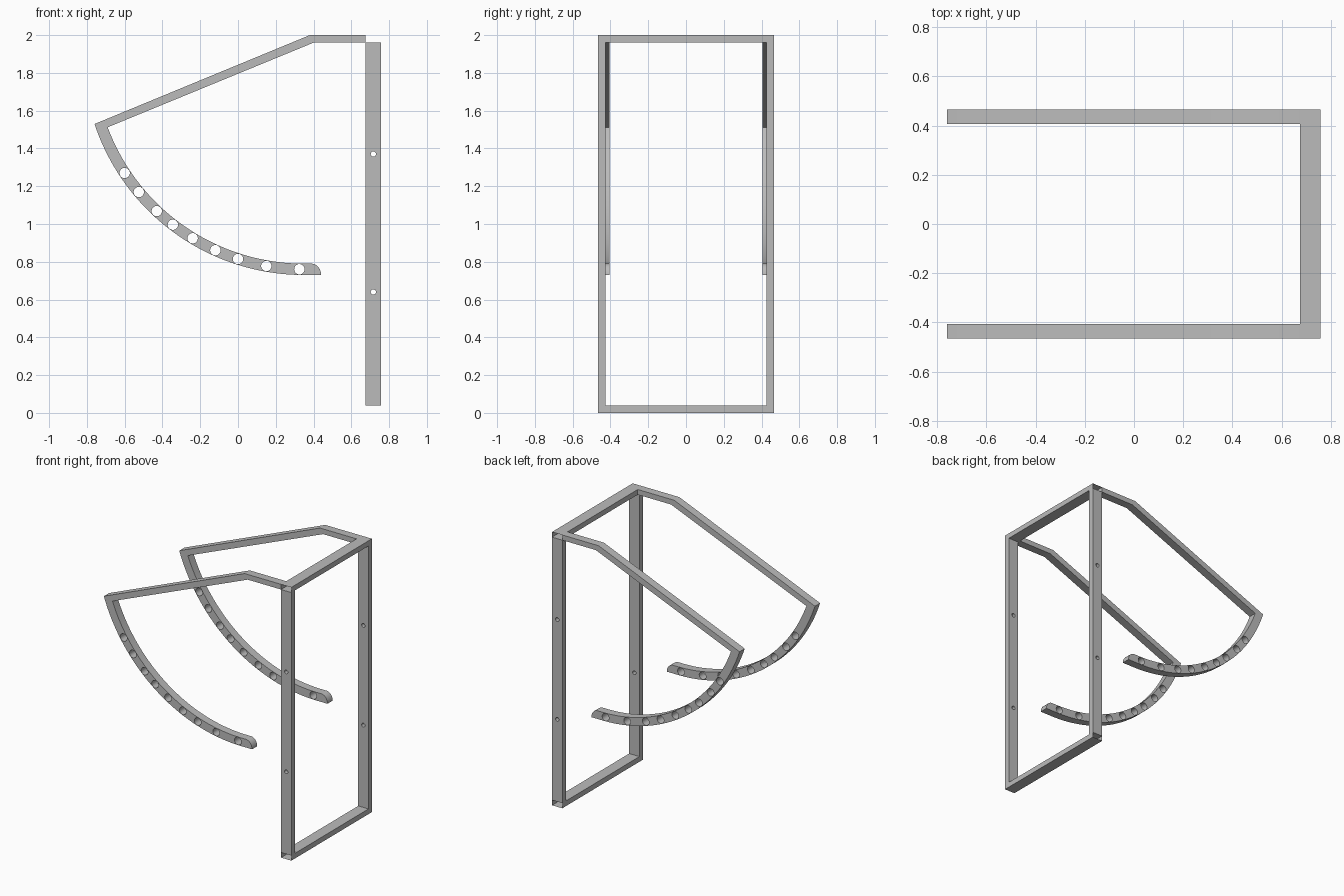
import bpy, bmesh
from math import sin, cos, pi, atan2

cube = bpy.data.objects.get("Cube")
if cube:
    bpy.data.objects.remove(cube, do_unlink=True)

grey = bpy.data.materials.new("plain_grey")
grey.use_nodes = True
colour = (0.5, 0.5, 0.5, 1)
grey.diffuse_color = colour
grey.node_tree.nodes["Principled BSDF"].inputs["Base Color"].default_value = colour

HALF_WIDTH = 0.466
BACK, INNER = 0.758, 0.675      # depth limits of the upright frame
TOP, RAIL = 2.0, 0.038          # overall height, rail height


def arc(cx, cz, r, a0, a1, n):
    return [(cx + r * cos(a0 + (a1 - a0) * i / n),
             cz + r * sin(a0 + (a1 - a0) * i / n)) for i in range(n + 1)]


def circle(cx, cz, r, n=24):
    return arc(cx, cz, r, 0, 2 * pi, n)[:-1]


def plate(name, outlines, y, depth):
    """Extrude x-z outlines (the first is the border, the rest are holes) along y."""
    curve = bpy.data.curves.new(name, "CURVE")
    curve.dimensions = "2D"
    curve.fill_mode = "BOTH"
    curve.extrude = depth / 2
    for pts in outlines:
        spline = curve.splines.new("POLY")
        spline.points.add(len(pts) - 1)
        for p, (x, z) in zip(spline.points, pts):
            p.co = (x, z, 0, 1)
        spline.use_cyclic_u = True
    ob = bpy.data.objects.new(name, curve)
    bpy.context.collection.objects.link(ob)
    bpy.ops.object.select_all(action="DESELECT")
    ob.select_set(True)
    bpy.context.view_layer.objects.active = ob
    ob.rotation_euler.x = pi / 2
    ob.location.y = y
    bpy.ops.object.convert(target="MESH")
    ob = bpy.context.object
    ob.name = name
    bm = bmesh.new()
    bm.from_mesh(ob.data)
    bmesh.ops.remove_doubles(bm, verts=bm.verts, dist=1e-5)
    bmesh.ops.recalc_face_normals(bm, faces=bm.faces)
    bm.to_mesh(ob.data)
    bm.free()
    ob.data.materials.clear()
    ob.data.materials.append(grey)
    bpy.ops.object.shade_smooth_by_angle(angle=pi / 6)
    return ob


def rail(name, z):
    """Thin-walled cross rail, open at both ends."""
    bm = bmesh.new()
    bmesh.ops.create_cube(bm, size=1)
    ends = [f for f in bm.faces if abs(f.normal.y) > 0.5]
    bmesh.ops.delete(bm, geom=ends, context="FACES_ONLY")
    for v in bm.verts:
        v.co.x = (BACK + INNER) / 2 + v.co.x * (BACK - INNER)
        v.co.y *= 2 * HALF_WIDTH
        v.co.z = z + v.co.z * RAIL
    me = bpy.data.meshes.new(name)
    bm.to_mesh(me)
    bm.free()
    me.materials.append(grey)
    bpy.context.collection.objects.link(bpy.data.objects.new(name, me))


# Cross rails
rail("bottom_rail", RAIL / 2)
rail("top_rail", TOP - RAIL / 2)

# Post profile with two bolt holes
mid = (BACK + INNER) / 2
post = [[(INNER, RAIL), (BACK, RAIL), (BACK, TOP - RAIL), (INNER, TOP - RAIL)]]
post += [circle(mid, z, 0.014, 16) for z in (0.64, 1.37)]

# Arm profile: bent bar running into a curved, perforated quadrant
CX, CZ, R_OUT, R_IN = 0.35, 1.90, 1.17, 1.11
R_MID = (R_OUT + R_IN) / 2
outer = arc(CX, CZ, R_OUT, atan2(1.53 - CZ, -0.758 - CX) + 2 * pi, 1.5 * pi, 48)
inner = arc(CX, CZ, R_IN, 1.5 * pi, atan2(1.512 - CZ, -0.69 - CX) + 2 * pi, 48)
nose = arc(0.39, 0.73, 0.05, 0, pi / 2, 8)
nose = [(x, 0.73 + (z - 0.73) * 1.2) for x, z in nose]
arm = [[(INNER, TOP), (0.38, TOP)] + outer + nose + inner
       + [(0.405, TOP - RAIL), (INNER, TOP - RAIL)]]
for x in (-0.6, -0.525, -0.43, -0.345, -0.24, -0.12, 0.0, 0.15, 0.325):
    arm.append(circle(x, CZ - (R_MID ** 2 - (x - CX) ** 2) ** 0.5, 0.0275))

# Both sides
for side, s in (("front", -1), ("back", 1)):
    plate(side + "_post", post, s * (HALF_WIDTH - 0.02), 0.04)
    plate(side + "_arm", arm, s * (HALF_WIDTH - 0.03), 0.06)
